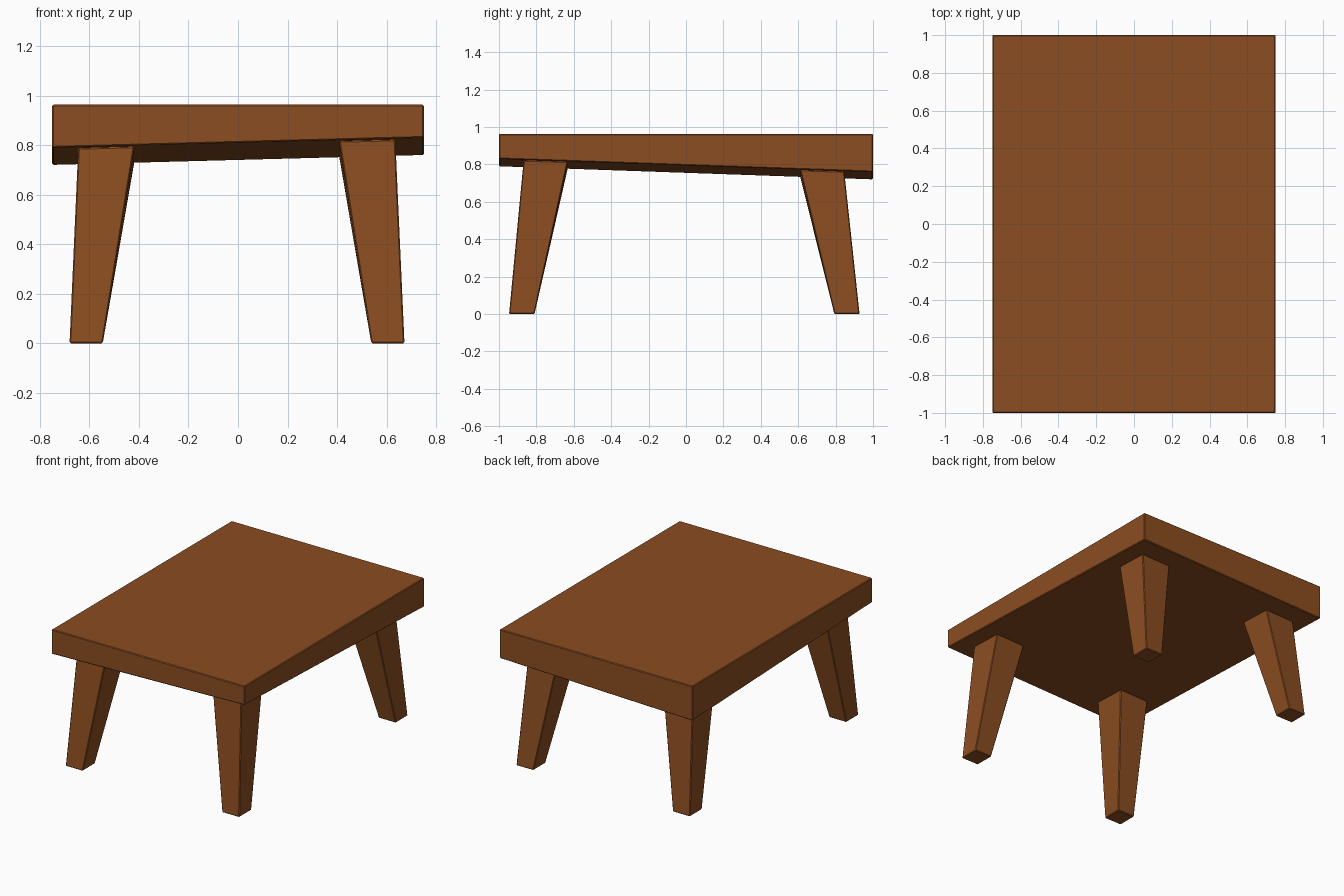
import bpy, bmesh

if "Cube" in bpy.data.objects:
    bpy.data.objects.remove(bpy.data.objects["Cube"])

wood = bpy.data.materials.new("brown_wood")
wood.diffuse_color = (0.26, 0.075, 0.015, 1)
wood.use_nodes = True
wood.node_tree.nodes["Principled BSDF"].inputs["Base Color"].default_value = wood.diffuse_color


def underside(x, y):
    """Height of the slanted underside of the top."""
    return 0.775 + 0.0267 * x - 0.035 * y


def block(name, low, high):
    """Six-sided solid from a lower and an upper ring of four corners."""
    bm = bmesh.new()
    a = [bm.verts.new(p) for p in low]
    b = [bm.verts.new(p) for p in high]
    bm.faces.new(a[::-1])
    bm.faces.new(b)
    for i in range(4):
        j = (i + 1) % 4
        bm.faces.new((a[i], a[j], b[j], b[i]))
    bmesh.ops.recalc_face_normals(bm, faces=bm.faces)
    mesh = bpy.data.meshes.new(name)
    bm.to_mesh(mesh)
    bm.free()
    mesh.materials.append(wood)
    obj = bpy.data.objects.new(name, mesh)
    bpy.context.collection.objects.link(obj)
    # Tiny chamfer on every edge
    bevel = obj.modifiers.new("chamfer", 'BEVEL')
    bevel.width = 0.005
    bevel.segments = 1
    bevel.limit_method = 'NONE'
    return obj


def ring(xs, ys):
    return [(xs[0], ys[0]), (xs[1], ys[0]), (xs[1], ys[1]), (xs[0], ys[1])]


# Table top: level above, wedge-shaped below
corners = ring((-0.75, 0.75), (-1, 1))
block("table_top", [(x, y, underside(x, y)) for x, y in corners],
      [(x, y, 0.963) for x, y in corners])

# Splayed tapered legs: (foot span, head span) along x and y
sides = {"left": ((-0.68, -0.546), (-0.645, -0.418)),
         "right": ((0.538, 0.672), (0.408, 0.635))}
ends = {"front": ((-0.946, -0.81), (-0.868, -0.632)),
        "back": ((0.793, 0.928), (0.61, 0.846))}
for end, (foot_y, head_y) in ends.items():
    for side, (foot_x, head_x) in sides.items():
        block(f"{end}_{side}_leg",
              [(x, y, 0) for x, y in ring(foot_x, foot_y)],
              [(x, y, underside(x, y)) for x, y in ring(head_x, head_y)])
